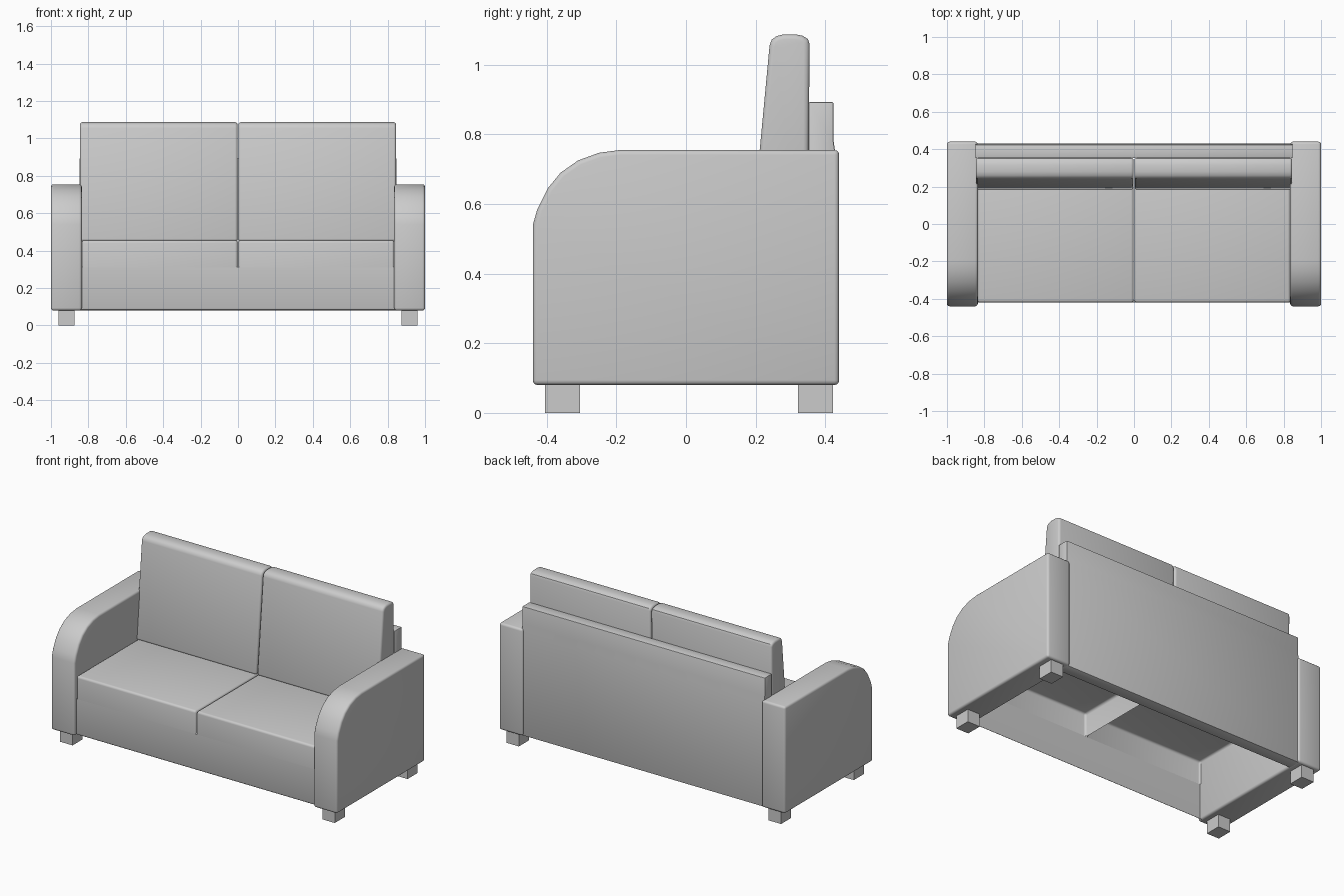
import bpy, bmesh, math

if "Cube" in bpy.data.objects:
    bpy.data.objects.remove(bpy.data.objects["Cube"])


def finish(bm, name):
    me = bpy.data.meshes.new(name)
    bm.to_mesh(me)
    bm.free()
    ob = bpy.data.objects.new(name, me)
    bpy.context.collection.objects.link(ob)
    bpy.ops.object.select_all(action='DESELECT')
    ob.select_set(True)
    bpy.context.view_layer.objects.active = ob
    bpy.ops.object.shade_smooth_by_angle(angle=math.radians(35))
    return ob


def prism(name, profile, xa, xb, bevel=0.0, segments=3, open_bottom=False):
    """Extrude a (y, z) profile from xa to xb, then round the sharp edges."""
    x0, x1 = sorted((xa, xb))
    bm = bmesh.new()
    face = bm.faces.new([bm.verts.new((x0, y, z)) for y, z in profile])
    ext = bmesh.ops.extrude_face_region(bm, geom=[face], use_keep_orig=True)
    moved = [v for v in ext['geom'] if isinstance(v, bmesh.types.BMVert)]
    bmesh.ops.translate(bm, verts=moved, vec=(x1 - x0, 0, 0))
    bmesh.ops.recalc_face_normals(bm, faces=bm.faces)
    if open_bottom:
        low = [f for f in bm.faces if f.normal.z < -0.9]
        bmesh.ops.delete(bm, geom=low, context='FACES_ONLY')
    if bevel:
        edges = [e for e in bm.edges if len(e.link_faces) == 2
                 and e.calc_face_angle() > math.radians(40)]
        bmesh.ops.bevel(bm, geom=edges, offset=bevel, segments=segments,
                        profile=0.5, affect='EDGES', clamp_overlap=True)
    return finish(bm, name)


def rect(y0, y1, z0, z1):
    return [(y0, z0), (y1, z0), (y1, z1), (y0, z1)]


# Profiles in (y, z)
arm_profile = [(-0.44, 0.08), (0.44, 0.08), (0.44, 0.755), (-0.19, 0.755),
               (-0.25, 0.747), (-0.31, 0.725), (-0.36, 0.69),
               (-0.397, 0.645), (-0.427, 0.585), (-0.44, 0.54)]
back_cushion_profile = [(0.183, 0.45), (0.35, 0.45), (0.355, 1.06),
                        (0.35, 1.074), (0.335, 1.083), (0.315, 1.087),
                        (0.28, 1.087), (0.26, 1.082), (0.246, 1.072),
                        (0.24, 1.055)]

for side, s in (("left", -1), ("right", 1)):
    # Arm with rounded front
    prism(side + "_arm", arm_profile, s * 0.835, s * 1.0, 0.014)
    # Seat cushion, hollow underneath
    prism(side + "_seat_cushion", rect(-0.42, 0.352, 0.31, 0.455),
          s * 0.002, s * 0.836, 0.014, open_bottom=True)
    # Leaning back cushion
    prism(side + "_back_cushion", back_cushion_profile,
          s * 0.002, s * 0.846, 0.014)
    # Square legs
    prism(side + "_front_leg", rect(-0.405, -0.305, 0.0, 0.082),
          s * 0.873, s * 0.96)
    prism(side + "_back_leg", rect(0.322, 0.422, 0.0, 0.082),
          s * 0.873, s * 0.96)

# Back board
prism("back_board", [(0.352, 0.08), (0.43, 0.08), (0.43, 0.74),
                     (0.424, 0.78), (0.424, 0.893), (0.352, 0.893)],
      -0.848, 0.848, 0.005, 2)

# Thin front panel with a slightly rolled lower edge
bm = bmesh.new()
rows = [[bm.verts.new((x, y, z)) for x in (-0.838, 0.838)]
        for y, z in ((-0.408, 0.08), (-0.416, 0.085), (-0.42, 0.096),
                     (-0.42, 0.312))]
for a, b in zip(rows, rows[1:]):
    bm.faces.new((a[0], a[1], b[1], b[0]))
finish(bm, "front_panel")
